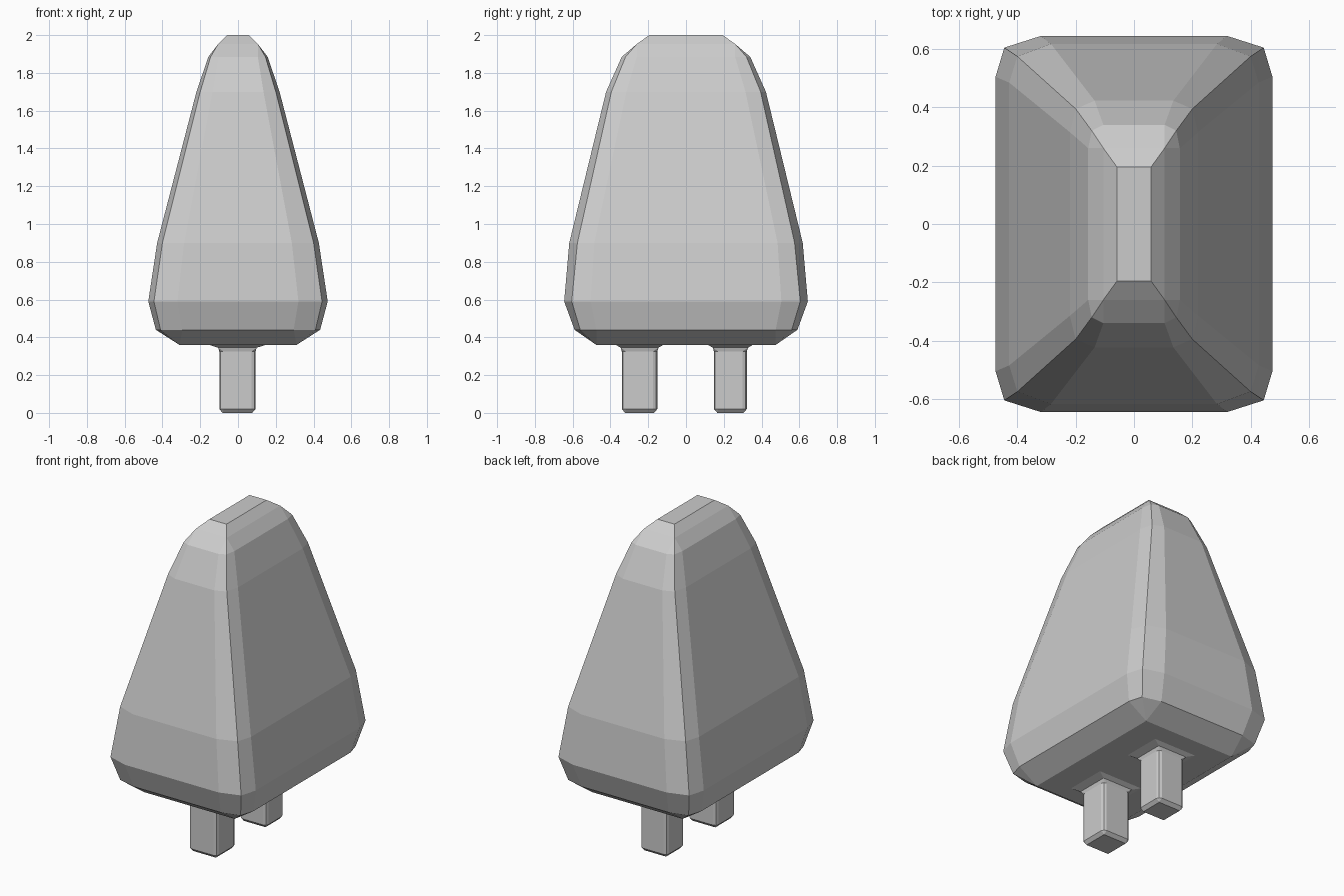
import bpy, bmesh

if "Cube" in bpy.data.objects:
    bpy.data.objects.remove(bpy.data.objects["Cube"])


def corner_ring(bm, cx, cy, z, side, corner, end):
    """Rectangle-like ring whose four corners each carry three points.
    side, corner and end are (x, y) points of the +x+y corner."""
    ring = []
    for sx, sy in ((1, 1), (-1, 1), (-1, -1), (1, -1)):
        pts = (side, corner, end) if sx * sy > 0 else (end, corner, side)
        ring += [bm.verts.new((cx + sx * x, cy + sy * y, z)) for x, y in pts]
    return ring


def loft(name, rings, cx=0.0, cy=0.0):
    bm = bmesh.new()
    loops = [corner_ring(bm, cx, cy, *r) for r in rings]
    for a, b in zip(loops, loops[1:]):
        for i in range(len(a)):
            j = (i + 1) % len(a)
            bm.faces.new((a[i], a[j], b[j], b[i]))
    bm.faces.new(loops[0][::-1])
    bm.faces.new(loops[-1])
    # collapse corners whose three points coincide
    bmesh.ops.remove_doubles(bm, verts=bm.verts, dist=0.0005)
    bmesh.ops.recalc_face_normals(bm, faces=bm.faces)
    mesh = bpy.data.meshes.new(name)
    bm.to_mesh(mesh)
    bm.free()
    ob = bpy.data.objects.new(name, mesh)
    bpy.context.collection.objects.link(ob)
    return ob


def sharp(z, x, y):
    return (z, (x, y), (x, y), (x, y))


def cut(z, x, y, c):
    return (z, (x, y - c), (x - c * 0.3, y - c * 0.3), (x - c, y))


# Tapered body: bevelled base, bulge, long taper, ridged top
loft("body", [
    sharp(0.36, 0.31, 0.475),
    (0.44, (0.435, 0.475), (0.41, 0.56), (0.295, 0.59)),
    (0.59, (0.475, 0.505), (0.445, 0.605), (0.32, 0.645)),
    (0.90, (0.428, 0.485), (0.40, 0.575), (0.285, 0.618)),
    (1.70, (0.22, 0.315), (0.20, 0.395), (0.135, 0.423)),
    (1.885, (0.157, 0.26), (0.145, 0.32), (0.105, 0.34)),
    sharp(1.953, 0.105, 0.26),
    sharp(2.00, 0.058, 0.195),
])

# Two square legs with bevelled edges and a flared joint to the body
for name, cx, cy, hx, hy in (("front_leg", -0.003, -0.246, 0.096, 0.094),
                             ("back_leg", -0.003, 0.235, 0.092, 0.087)):
    loft(name, [
        sharp(0.0, hx - 0.018, hy - 0.018),
        cut(0.02, hx, hy, 0.022),
        cut(0.325, hx, hy, 0.022),
        sharp(0.345, hx + 0.006, hy + 0.006),
        sharp(0.362, hx + 0.06, hy + 0.035),
    ], cx, cy)
